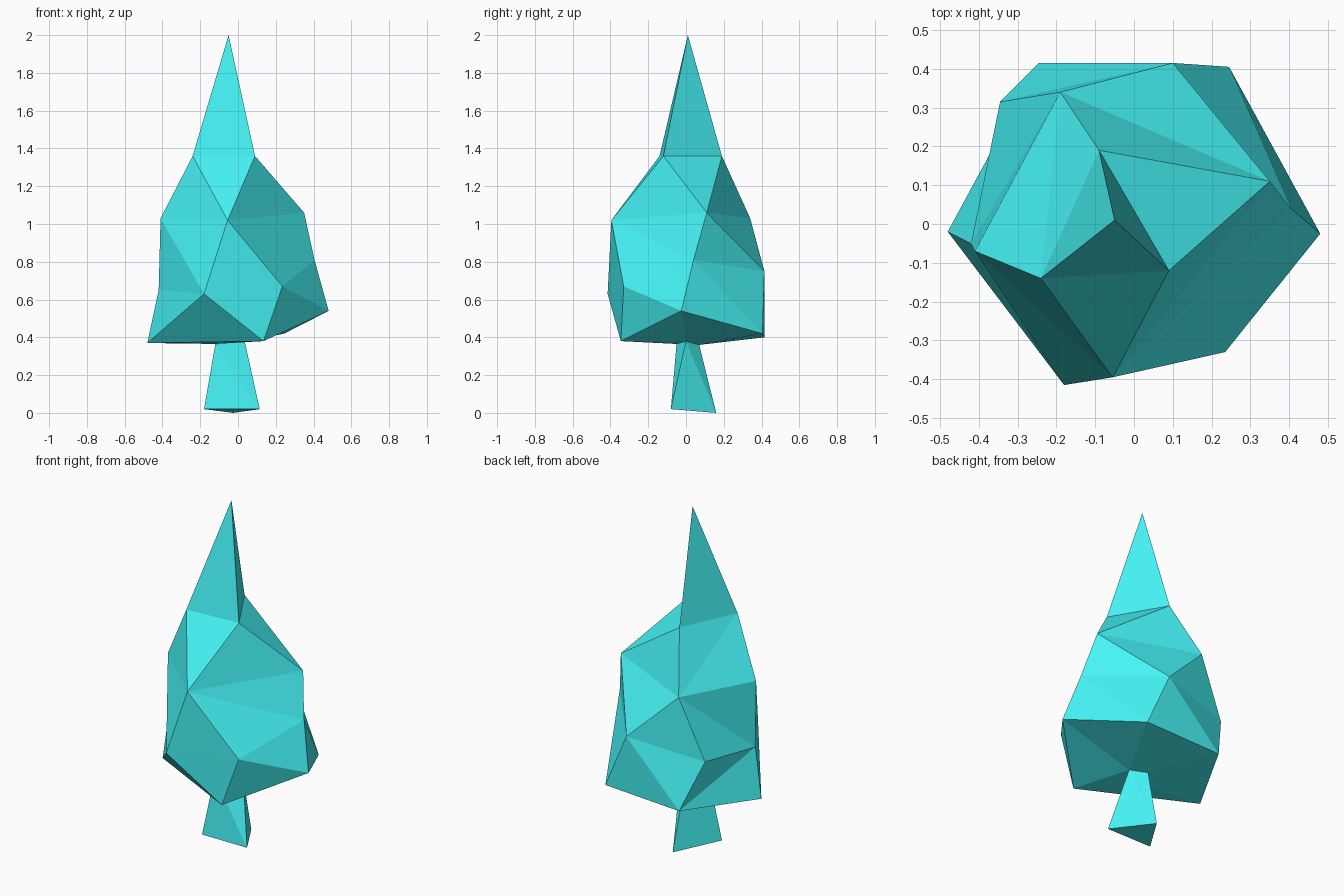
import bpy
import bmesh

if "Cube" in bpy.data.objects:
    bpy.data.objects.remove(bpy.data.objects["Cube"])

# Cross-section rings, counter-clockwise from the front left, top to bottom
TIP = [(-0.05, 0.01, 2.0)]
NECK = [(-0.24, -0.14, 1.36), (0.09, -0.12, 1.36), (-0.09, 0.19, 1.36)]
SHOULDER = [(-0.41, -0.07, 1.03), (-0.055, -0.395, 1.02),
            (0.35, 0.11, 1.06), (-0.19, 0.34, 1.03)]
BELLY = [(-0.42, -0.05, 0.65), (-0.18, -0.415, 0.63), (0.235, -0.33, 0.67),
         (0.405, 0.04, 0.81), (0.10, 0.415, 0.75), (-0.345, 0.315, 0.68)]
SKIRT = [(-0.48, -0.02, 0.37), (0.135, -0.345, 0.38), (0.48, -0.025, 0.54),
         (0.245, 0.405, 0.42), (-0.245, 0.415, 0.40)]
TRUNK_TOP = [(-0.12, -0.05, 0.365), (0.035, 0.0, 0.38), (-0.04, 0.07, 0.36)]
TRUNK_BASE = [(-0.18, -0.08, 0.02), (0.115, -0.08, 0.02), (-0.025, 0.16, 0.0)]

mat = bpy.data.materials.new("foliage_cyan")
mat.diffuse_color = (0.06, 0.9, 0.92, 1)
mat.use_nodes = True
mat.node_tree.nodes["Principled BSDF"].inputs["Base Color"].default_value = mat.diffuse_color


def stitch(bm, up, low, steps):
    """Triangulate between two rings: 'u' advances the upper ring, 'l' the lower."""
    i = j = 0
    for s in steps:
        a, b = up[i % len(up)], low[j % len(low)]
        if s == "u":
            i += 1
            bm.faces.new((a, b, up[i % len(up)]))
        else:
            j += 1
            bm.faces.new((a, b, low[j % len(low)]))


def build(name, rings, patterns, cap=False):
    bm = bmesh.new()
    loops = [[bm.verts.new(p) for p in ring] for ring in rings]
    for up, low, steps in zip(loops, loops[1:], patterns):
        stitch(bm, up, low, steps)
    if cap:
        bm.faces.new(loops[-1][::-1])
    bm.normal_update()
    mesh = bpy.data.meshes.new(name)
    bm.to_mesh(mesh)
    bm.free()
    mesh.materials.append(mat)
    obj = bpy.data.objects.new(name, mesh)
    bpy.context.collection.objects.link(obj)
    return obj


# Faceted foliage, its underside running in to the trunk
build("foliage", [TIP, NECK, SHOULDER, BELLY, SKIRT, TRUNK_TOP],
      ["lll", "lululul", "lullulullu", "ululululuul", "uluululu"])

# Three-sided flared trunk
build("trunk", [TRUNK_TOP, TRUNK_BASE], ["lululu"], cap=True)
